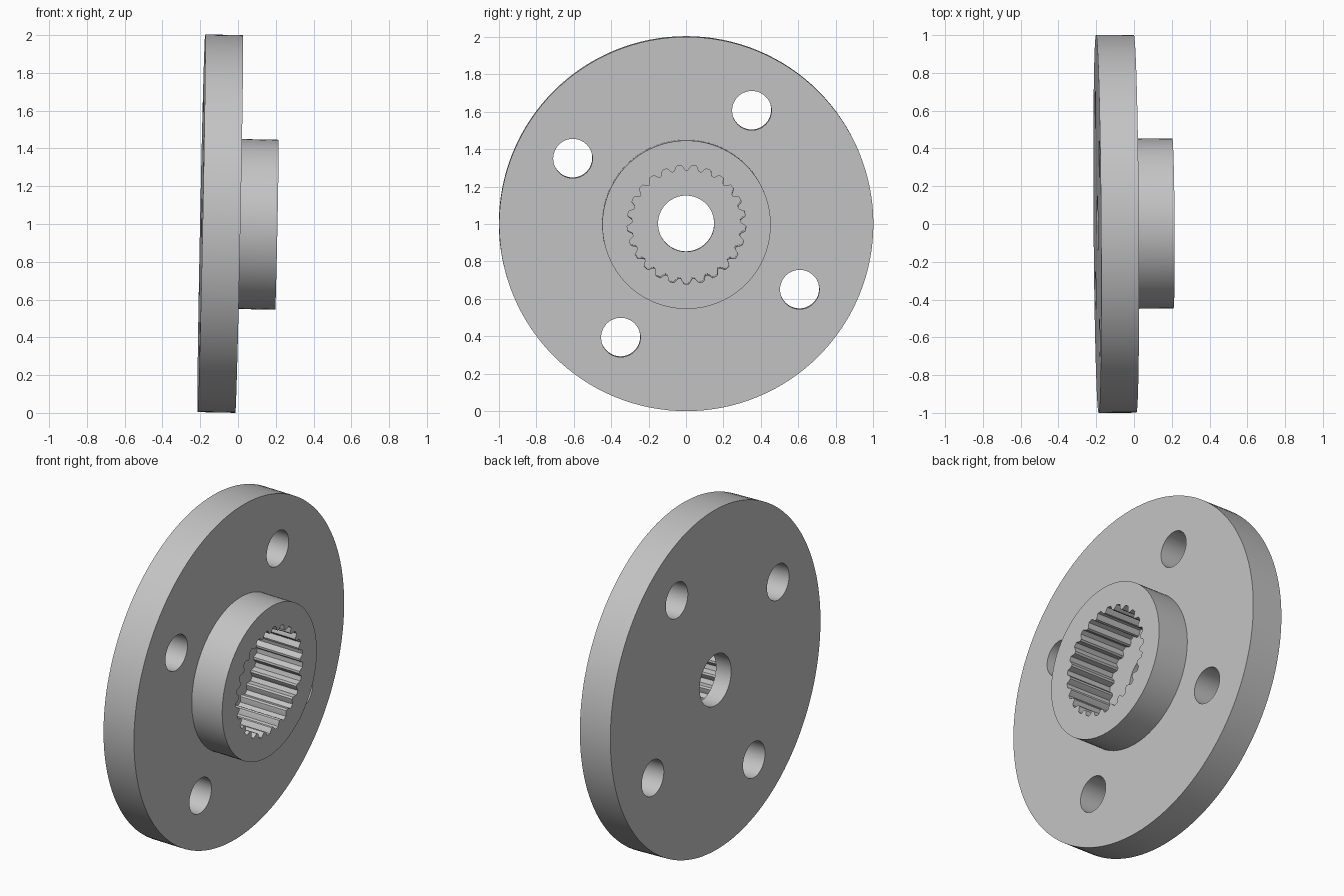
import bpy, bmesh, math
from mathutils import Matrix

cube = bpy.data.objects.get("Cube")
if cube:
    bpy.data.objects.remove(cube, do_unlink=True)

# Single grey material
grey = bpy.data.materials.new("light grey")
grey.use_nodes = True
colour = (0.55, 0.55, 0.55, 1)
grey.diffuse_color = colour
grey.node_tree.nodes["Principled BSDF"].inputs["Base Color"].default_value = colour


def prism(name, outline, low, high):
    """Solid with a closed outline, extruded along local z."""
    bm = bmesh.new()
    face = bm.faces.new([bm.verts.new((x, y, low)) for x, y in outline])
    extruded = bmesh.ops.extrude_face_region(bm, geom=[face])["geom"]
    verts = [v for v in extruded if isinstance(v, bmesh.types.BMVert)]
    bmesh.ops.translate(bm, verts=verts, vec=(0, 0, high - low))
    bmesh.ops.recalc_face_normals(bm, faces=bm.faces)
    mesh = bpy.data.meshes.new(name)
    bm.to_mesh(mesh)
    bm.free()
    mesh.materials.append(grey)
    obj = bpy.data.objects.new(name, mesh)
    bpy.context.collection.objects.link(obj)
    return obj


def circle(radius, steps, cx=0, cy=0):
    turns = [math.tau * i / steps for i in range(steps)]
    return [(cx + radius * math.cos(a), cy + radius * math.sin(a)) for a in turns]


def spline_outline(inner, outer, teeth, steps=12):
    """Ring of rounded grooves, with one groove at the bottom."""
    points = []
    for i in range(teeth * steps):
        a = math.tau * i / (teeth * steps)
        wave = max(-1, min(1, 0.25 + 1.5 * math.cos(a * teeth)))
        r = inner + (outer - inner) * (wave + 1) / 2
        points.append((r * math.cos(a - math.pi / 2), r * math.sin(a - math.pi / 2)))
    return points


def combine(target, tool, operation):
    """Apply a boolean and remove the tool object."""
    tool.hide_render = True
    mod = target.modifiers.new("combine", "BOOLEAN")
    mod.operation = operation
    mod.solver = "EXACT"
    mod.object = tool
    bpy.context.view_layer.objects.active = target
    bpy.ops.object.modifier_apply(modifier=mod.name)
    bpy.data.objects.remove(tool, do_unlink=True)


# Flange with raised hub
flange = prism("hub_flange", circle(1, 128), 0, 0.2)
combine(flange, prism("hub", circle(0.45, 96), 0.1, 0.4), "UNION")

# Splined socket, and a narrower bore through its floor
combine(flange, prism("socket_cutter", spline_outline(0.29, 0.317, 25), 0.1, 0.5), "DIFFERENCE")
combine(flange, prism("bore_cutter", circle(0.15, 64), -0.1, 0.3), "DIFFERENCE")

# Four bolt holes
for i in range(4):
    a = math.radians(60 + 90 * i)
    hole = circle(0.105, 48, 0.7 * math.cos(a), 0.7 * math.sin(a))
    combine(flange, prism("bolt_hole_cutter", hole, -0.1, 0.3), "DIFFERENCE")

# Stand upright along x with a slight lean
upright = Matrix(((0, 0, 1, 0), (1, 0, 0, 0), (0, 1, 0, 0), (0, 0, 0, 1)))
lean = Matrix.Rotation(0.007, 4, "Z") @ Matrix.Rotation(0.02, 4, "Y")
flange.data.transform(Matrix.Translation((-0.194, 0, 1.004)) @ lean @ upright)

bpy.ops.object.select_all(action="DESELECT")
flange.select_set(True)
bpy.context.view_layer.objects.active = flange
bpy.ops.object.shade_smooth_by_angle(angle=math.radians(30))
